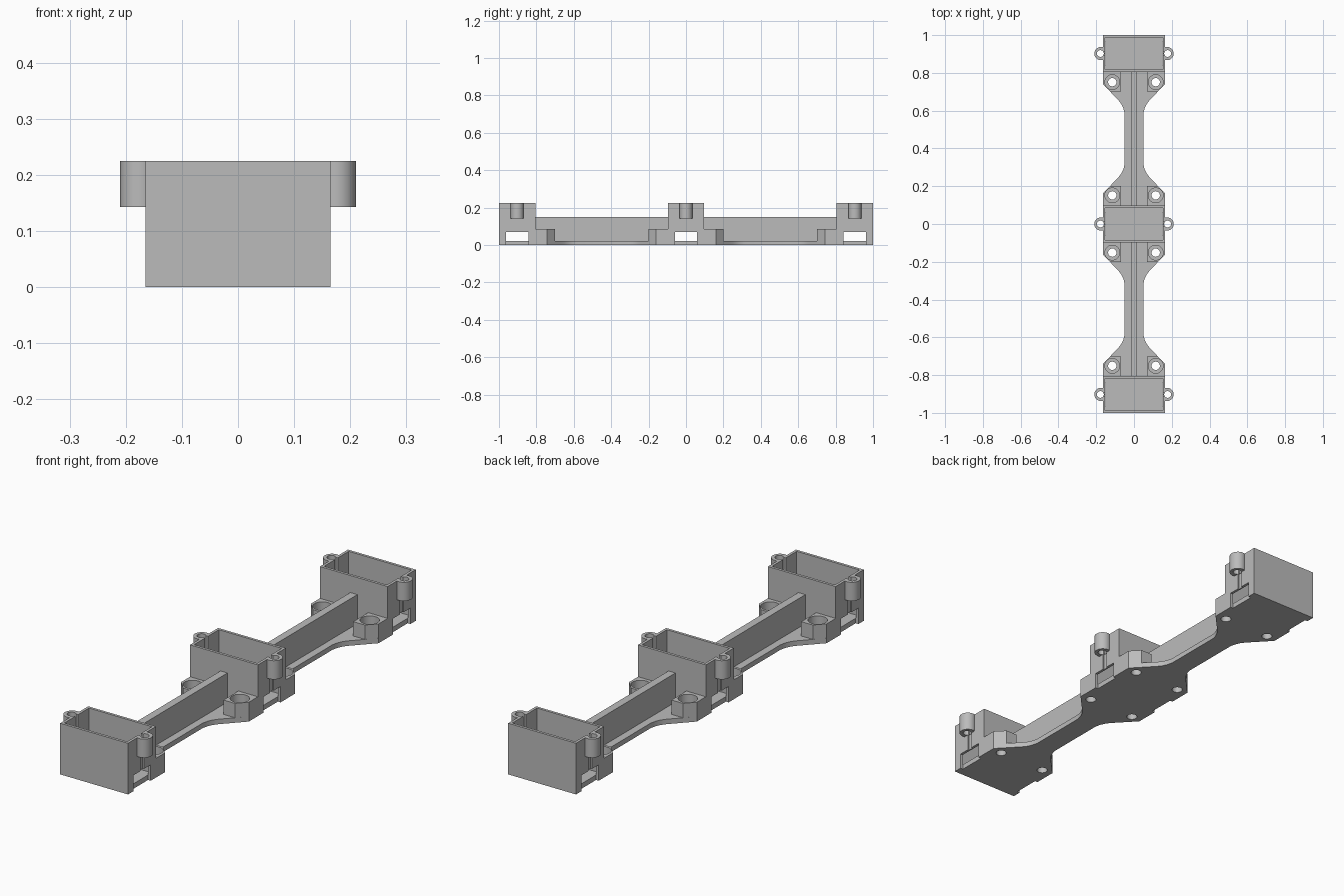
import bpy
import bmesh
import math
from mathutils import Matrix

old = bpy.data.objects.get("Cube")
if old:
    bpy.data.objects.remove(old, do_unlink=True)

grey = bpy.data.materials.new("plain grey")
grey.use_nodes = True
grey.diffuse_color = (0.5, 0.5, 0.5, 1)
grey.node_tree.nodes["Principled BSDF"].inputs["Base Color"].default_value = (0.5, 0.5, 0.5, 1)

BOX_X, BOX_Y, BOX_Z = 0.165, 0.0975, 0.225
PLATE_Z, BOSS_Z, RIB_Z = 0.022, 0.085, 0.15
GAP_Y = 0.45125                      # middle of each bridge
HALF_GAP = GAP_Y - BOX_Y


def finish(name, bm):
    bmesh.ops.recalc_face_normals(bm, faces=bm.faces)
    mesh = bpy.data.meshes.new(name)
    bm.to_mesh(mesh)
    bm.free()
    mesh.materials.append(grey)
    obj = bpy.data.objects.new(name, mesh)
    bpy.context.collection.objects.link(obj)
    return obj


def block(name, x0, x1, y0, y1, z0, z1):
    bm = bmesh.new()
    m = Matrix.Translation(((x0 + x1) / 2, (y0 + y1) / 2, (z0 + z1) / 2))
    bmesh.ops.create_cube(bm, size=1, matrix=m @ Matrix.Diagonal((x1 - x0, y1 - y0, z1 - z0, 1)))
    return finish(name, bm)


def cylinder(name, x, y, r, z0, z1):
    bm = bmesh.new()
    bmesh.ops.create_cone(bm, cap_ends=True, segments=40, radius1=r, radius2=r, depth=z1 - z0,
                          matrix=Matrix.Translation((x, y, (z0 + z1) / 2)))
    return finish(name, bm)


def prism(name, outline, z0, z1):
    bm = bmesh.new()
    face = bm.faces.new([bm.verts.new((x, y, z0)) for x, y in outline])
    top = bmesh.ops.extrude_face_region(bm, geom=[face])["geom"]
    bmesh.ops.translate(bm, vec=(0, 0, z1 - z0), verts=[v for v in top if isinstance(v, bmesh.types.BMVert)])
    return finish(name, bm)


def combine(obj, other, operation="DIFFERENCE"):
    bpy.context.view_layer.objects.active = obj
    mod = obj.modifiers.new("cut", "BOOLEAN")
    mod.operation = operation
    mod.solver = "EXACT"
    mod.object = other
    bpy.ops.object.modifier_apply(modifier=mod.name)
    bpy.data.objects.remove(other, do_unlink=True)


def smooth(obj):
    bpy.ops.object.select_all(action="DESELECT")
    obj.select_set(True)
    bpy.context.view_layer.objects.active = obj
    bpy.ops.object.shade_smooth_by_angle(angle=math.radians(30))


# Open boxes with side windows and wire clips
def make_box(name, cy):
    wall = 0.012
    box = block(name, -BOX_X, BOX_X, cy - BOX_Y, cy + BOX_Y, 0, BOX_Z)
    for s in (-1, 1):
        combine(box, cylinder("clip", s * 0.175, cy, 0.035, 0.143, BOX_Z), "UNION")
    combine(box, block("cavity", wall - BOX_X, BOX_X - wall, cy - BOX_Y + wall, cy + BOX_Y - wall,
                       PLATE_Z, BOX_Z + 0.1))
    combine(box, block("window", -0.3, 0.3, cy - 0.06, cy + 0.06, PLATE_Z + 0.003, 0.07))
    for s in (-1, 1):
        combine(box, cylinder("clip_bore", s * 0.178, cy, 0.018, 0.1425, 0.3))
        # slit from the clip into the box, groove below it, notch under the window
        for half, xa, xb, z0, z1 in ((0.01, 0.14, 0.178, 0.144, 0.3),
                                     (0.012, 0.159, 0.17, 0.06, 0.1435),
                                     (0.06, 0.152, 0.3, -0.1, 0.03)):
            lo, hi = sorted((s * xa, s * xb))
            combine(box, block("slot", lo, hi, cy - half, cy + half, z0, z1))
    smooth(box)


for label, y in (("front", -1), ("middle", 0), ("back", 1)):
    make_box(label + "_box", y * (1 - BOX_Y))

# Quarter outline of a bridge plate: (x, distance from its box)
flare = [(0.165, 0), (0.165, 0.063), (0.098, 0.134), (0.08, 0.153),
         (0.066, 0.172), (0.056, 0.193), (0.05, 0.218)]


def make_bridge(label, cy):
    right = [(x, -HALF_GAP + d) for x, d in flare]
    right += [(x, -y) for x, y in reversed(right)]
    outline = [(x, cy + y) for x, y in right + [(-x, y) for x, y in reversed(right)]]
    plate = prism(label + "_bridge_plate", outline, 0, PLATE_Z)

    # Screw bosses at the four corners
    for sx in (-1, 1):
        for sy in (-1, 1):
            edge = cy - sy * HALF_GAP
            shape = [(0.07, 0), (0.165, 0), (0.165, 0.063), (0.126, 0.104), (0.07, 0.104)]
            boss = prism("boss", [(sx * x, edge + sy * d) for x, d in shape], 0, BOSS_Z)
            combine(plate, boss, "UNION")
    for sx in (-1, 1):
        for sy in (-1, 1):
            hole_y = cy - sy * (HALF_GAP - 0.054)
            combine(plate, cylinder("screw_hole", sx * 0.115, hole_y, 0.022, -0.1, 0.2))
            combine(plate, cylinder("counterbore", sx * 0.115, hole_y, 0.039, 0.045, 0.2))
    smooth(plate)

    # Upright stiffening rib
    block(label + "_rib", -0.017, 0.017, cy - HALF_GAP, cy + HALF_GAP, PLATE_Z, RIB_Z)


make_bridge("front", -GAP_Y)
make_bridge("back", GAP_Y)
